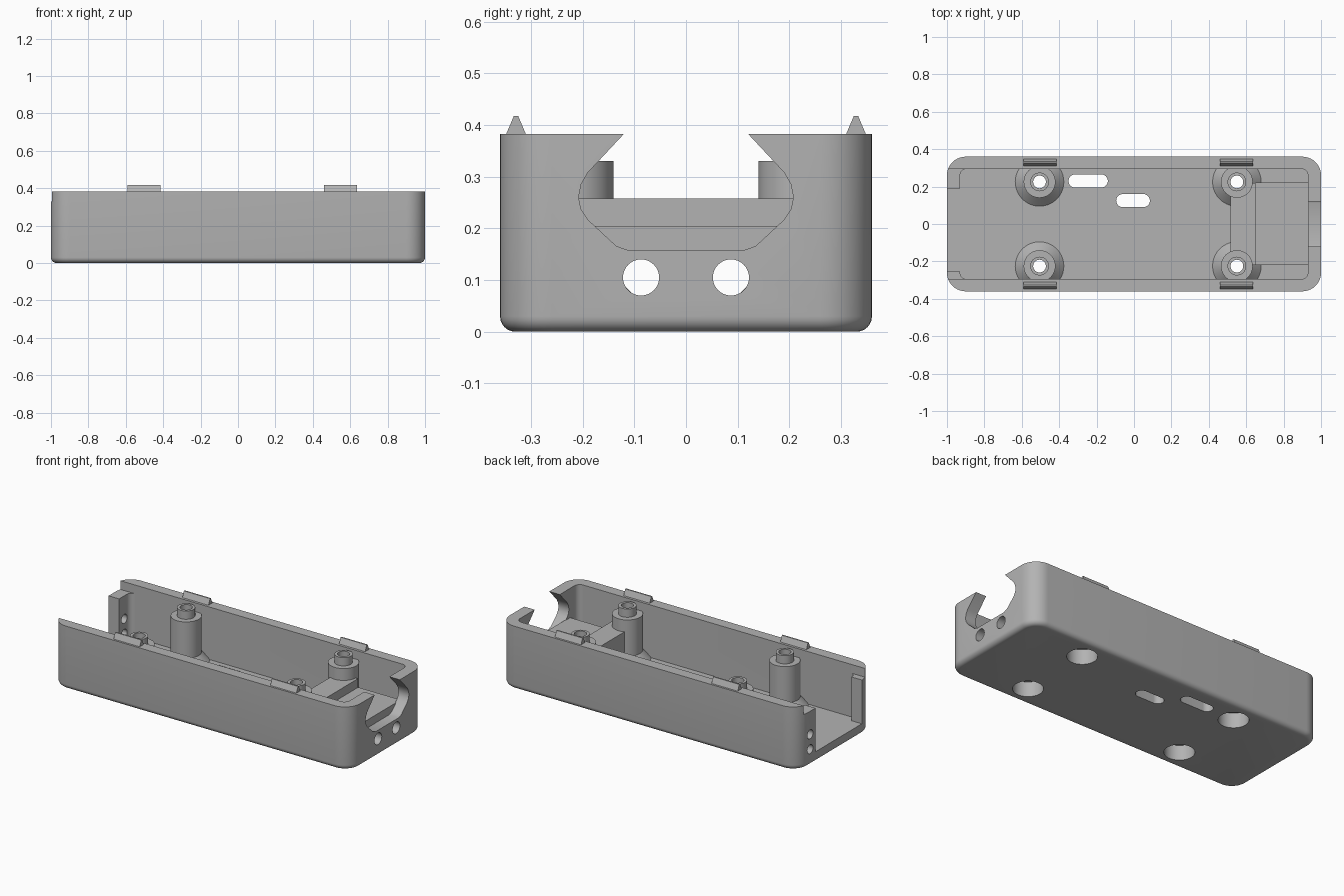
import bpy, bmesh, math

if "Cube" in bpy.data.objects:
    bpy.data.objects.remove(bpy.data.objects["Cube"])

grey = bpy.data.materials.new("plain_grey")
grey.diffuse_color = (0.45, 0.45, 0.45, 1)
grey.use_nodes = True
grey.node_tree.nodes["Principled BSDF"].inputs["Base Color"].default_value = grey.diffuse_color
FLOOR, RIM = 0.065, 0.383


def make(name, rings):
    """Skin a stack of equal-length closed loops and cap both ends."""
    bm = bmesh.new()
    loops = [[bm.verts.new(p) for p in r] for r in rings]
    n = len(loops[0])
    for a, b in zip(loops, loops[1:]):
        for i in range(n):
            j = (i + 1) % n
            bm.faces.new((a[i], a[j], b[j], b[i]))
    bm.faces.new(loops[0][::-1])
    bm.faces.new(loops[-1])
    bmesh.ops.recalc_face_normals(bm, faces=bm.faces)
    me = bpy.data.meshes.new(name)
    bm.to_mesh(me)
    bm.free()
    me.materials.append(grey)
    ob = bpy.data.objects.new(name, me)
    bpy.context.collection.objects.link(ob)
    return ob


def rounded(hx, hy, r, z, cx=0, cy=0, seg=10):
    pts = []
    for q, (sx, sy) in enumerate(((1, 1), (-1, 1), (-1, -1), (1, -1))):
        for k in range(seg + 1):
            a = math.pi / 2 * (q + k / seg)
            pts.append((cx + sx * (hx - r) + r * math.cos(a),
                        cy + sy * (hy - r) + r * math.sin(a), z))
    return pts


def box(name, x0, x1, y0, y1, z0, z1):
    return make(name, [[(x0, y0, z), (x1, y0, z), (x1, y1, z), (x0, y1, z)] for z in (z0, z1)])


def lathe(name, cx, cy, profile, n=40):
    return make(name, [[(cx + r * math.cos(2 * math.pi * i / n),
                         cy + r * math.sin(2 * math.pi * i / n), z)
                        for i in range(n)] for r, z in profile])


def along_x(name, x0, x1, yz):
    return make(name, [[(x, y, z) for y, z in yz] for x in (x0, x1)])


def rod_x(name, x0, x1, cy, cz, r, n=32):
    return along_x(name, x0, x1, [(cy + r * math.cos(2 * math.pi * i / n),
                                   cz + r * math.sin(2 * math.pi * i / n)) for i in range(n)])


def cut(target, cutters):
    for c in cutters:
        m = target.modifiers.new("cut", "BOOLEAN")
        m.operation, m.solver, m.object = "DIFFERENCE", "EXACT", c
    dg = bpy.context.evaluated_depsgraph_get()
    me = bpy.data.meshes.new_from_object(target.evaluated_get(dg))
    target.modifiers.clear()
    target.data = me


# outer tray with filleted bottom edge
F = 0.03
rings = []
for k in range(7):
    a = math.pi / 2 * k / 6
    d = F * (1 - math.sin(a))
    rings.append(rounded(1 - d, 0.36 - d, 0.1 - d, F * (1 - math.cos(a))))
rings.append(rounded(1, 0.36, 0.1, RIM))
tray = make("tray", rings)

# cavity and open end
cavity = make("cavity_cutter", [rounded(0.93, 0.295, 0.035, z) for z in (FLOOR, 0.6)])
end_gap = box("end_gap_cutter", -1.1, -0.9, -0.255, 0.19, FLOOR, 0.6)
end_top = box("end_top_cutter", -1.1, -0.9, -0.295, 0.295, 0.33, 0.6)

# necked opening in the other end
half = [(0.11, 0.157), (0.135, 0.166), (0.19, 0.217), (0.203, 0.237), (0.208, 0.26),
        (0.203, 0.285), (0.19, 0.308), (0.12, RIM), (0.12, 0.6)]
mouth = along_x("mouth_cutter", 0.93, 1.1, half + [(-y, z) for y, z in reversed(half)])

# cable tunnels and small holes in the end post
tunnels = [rod_x("tunnel_cutter", 0.4, 1.1, s * 0.087, 0.105, 0.035) for s in (1, -1)]
post_holes = [rod_x("post_hole_cutter", -1.1, -0.9, 0.24, z, 0.027) for z in (0.1, 0.19)]

# floor slots
slots = [make("slot_cutter", [rounded(hx, 0.035, 0.0349, z, cx, cy) for z in (-0.1, 0.2)])
         for hx, cx, cy in ((0.105, -0.245, 0.23), (0.09, -0.005, 0.125))]

# screw bosses with counterbored holes
spots = [(x, s * 0.225) for x in (-0.505, 0.55) for s in (1, -1)]
bosses, bores = [], []
for x, y in spots:
    bosses.append(lathe("screw_boss", x, y, [(0.13, FLOOR - 0.01), (0.13, FLOOR), (0.085, 0.11),
                                             (0.085, 0.33), (0.05, 0.33), (0.05, 0.38)]))
    bores.append(lathe("bore_cutter", x, y, [(0.083, -0.1), (0.083, 0.09), (0.034, 0.09), (0.034, 0.6)]))

# stepped cable shelf
high = box("shelf_high", 0.515, 0.65, -0.22, 0.22, FLOOR - 0.01, 0.258)
low = box("shelf_low", 0.65, 0.935, -0.22, 0.222, FLOOR - 0.01, 0.205)

# apply all cuts
cut(tray, [cavity, end_gap, end_top, mouth] + tunnels + post_holes + slots + bores)
for b, bore in zip(bosses, bores):
    cut(b, [bore])
for s in (high, low):
    cut(s, tunnels + bores[2:])
for c in [cavity, end_gap, end_top, mouth] + tunnels + post_holes + slots + bores:
    bpy.data.objects.remove(c)

# wedge-shaped snap ridges on the rim
for x0, x1 in ((-0.59, -0.415), (0.46, 0.635)):
    for s in (1, -1):
        along_x("snap_ridge", x0, x1, [(s * 0.308, RIM - 0.005), (s * 0.35, RIM - 0.005),
                                       (s * 0.333, 0.418), (s * 0.325, 0.418)])

# smooth shading on curves, crisp edges elsewhere
for ob in bpy.context.scene.objects:
    ob.select_set(True)
    bpy.context.view_layer.objects.active = ob
bpy.ops.object.shade_smooth_by_angle(angle=math.radians(30))
